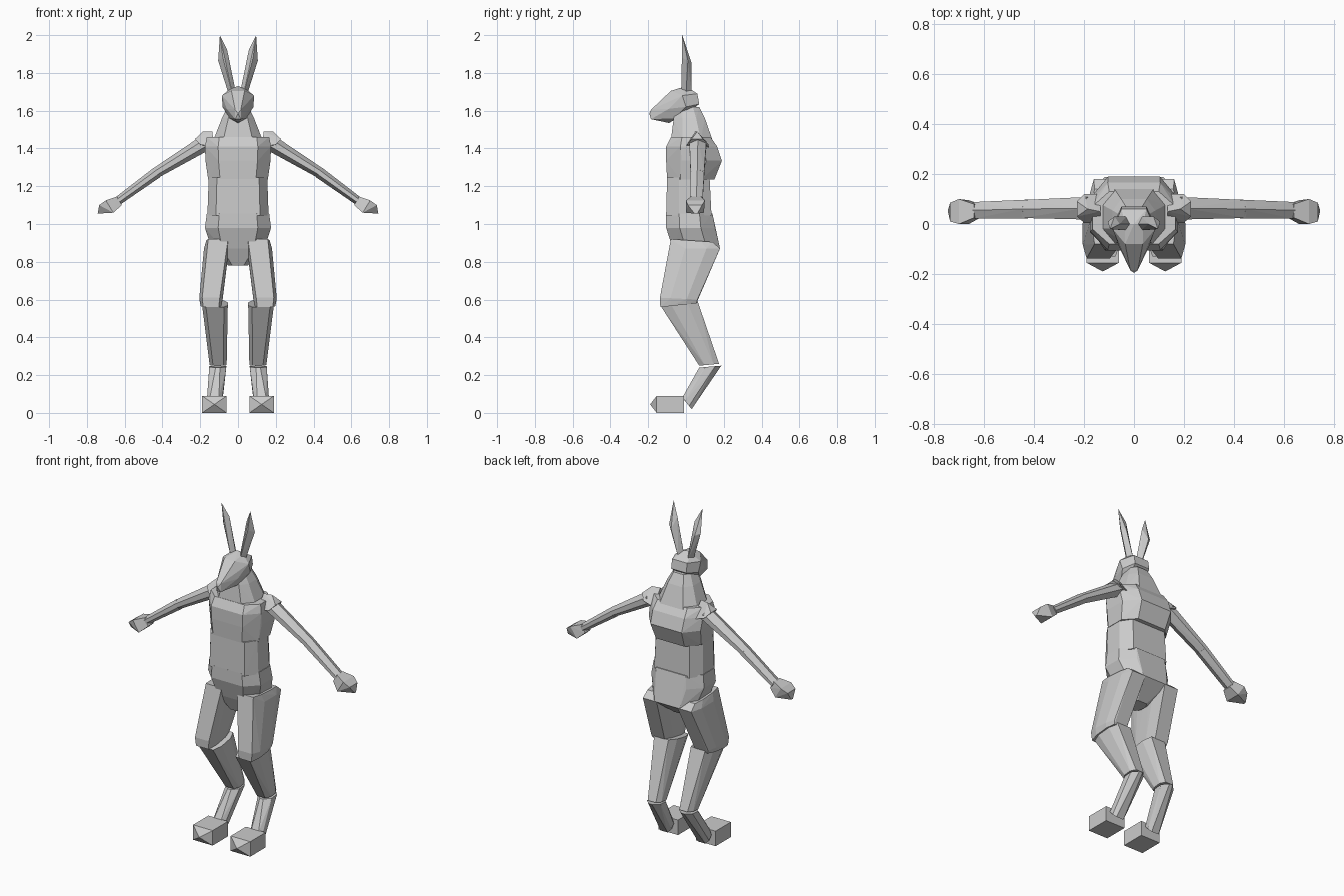
import bpy, bmesh
from mathutils import Vector


def hull(name, pts, mirror=False):
    """Faceted convex part; optionally mirrored to the other side."""
    bm = bmesh.new()
    for p in pts:
        bm.verts.new(p)
    res = bmesh.ops.convex_hull(bm, input=bm.verts[:])
    junk = {g for g in res["geom_interior"] + res["geom_unused"]
            if isinstance(g, bmesh.types.BMVert) and g.is_valid}
    bmesh.ops.delete(bm, geom=list(junk), context='VERTS')
    bmesh.ops.recalc_face_normals(bm, faces=bm.faces[:])
    me = bpy.data.meshes.new(name)
    bm.to_mesh(me)
    bm.free()
    ob = bpy.data.objects.new(name, me)
    bpy.context.collection.objects.link(ob)
    if mirror:
        ob.modifiers.new("Mirror", 'MIRROR').use_mirror_merge = False
    return ob


def sec(cx, w, y0, y1, z0, z1=None, k=0.6):
    """Octagonal cross-section, z0 at the front and z1 at the back."""
    z1 = z0 if z1 is None else z1
    pts = []
    for s in (-1, 1):
        for fx, t in ((k, 0), (1, 0.28), (1, 0.72), (k, 1)):
            pts.append((cx + s * w * fx, y0 + (y1 - y0) * t, z0 + (z1 - z0) * t))
    return pts


def limb(name, a, b, ra, rb):
    """Six-sided tapered limb from a to b lying in an xz plane."""
    a, b = Vector(a), Vector(b)
    d = (b - a).normalized()
    up = Vector((-d.z, 0, d.x))
    side = Vector((0, 1, 0))
    shape = ((-1, .4), (-1, -.4), (0, 1), (0, -1), (1, .4), (1, -.4))
    pts = [c + side * u * r[0] + up * v * r[1]
           for c, r in ((a, ra), (b, rb)) for u, v in shape]
    return hull(name, pts, True)


def both(pts):
    return [(s * x, y, z) for x, y, z in pts for s in (-1, 1)]


# Torso
hull("pelvis", sec(0, .165, -.105, .14, 1.055) + sec(0, .175, -.105, .15, .98)
     + sec(0, .14, -.07, .18, .87) + sec(0, .05, -.03, .07, .78))
hull("abdomen", sec(0, .155, -.10, .125, 1.245, k=.72)
     + sec(0, .162, -.105, .135, 1.045, k=.72))
hull("chest", sec(0, .165, -.08, .13, 1.46) + sec(0, .175, -.105, .165, 1.41)
     + sec(0, .172, -.105, .19, 1.335) + sec(0, .158, -.10, .15, 1.235))
hull("neck", sec(0, .13, -.08, .14, 1.445) + sec(0, .085, -.065, .10, 1.56)
     + sec(0, .055, -.05, .07, 1.62))

# Head and ears
hull("head", both([
    (.015, -.185, 1.605), (.0, -.195, 1.585), (.015, -.185, 1.555),
    (.035, -.08, 1.705), (.06, -.09, 1.61), (.085, -.02, 1.68),
    (.082, .0, 1.62), (.05, .06, 1.69), (.05, .07, 1.635),
    (.04, .02, 1.595), (.0, -.09, 1.535), (.045, -.06, 1.56),
    (.035, .0, 1.72), (0, .0, 1.73)]))
hull("ear", [
    (.01, 0, 1.69), (.05, 0, 1.69), (.03, -.025, 1.69), (.03, .03, 1.69),
    (.052, .0, 1.865), (.105, .01, 1.865), (.08, -.022, 1.88),
    (.078, .03, 1.85), (.057, .0, 1.92), (.096, -.02, 2.0)], True)

# Arms
hull("shoulder", [
    (.135, .05, 1.49), (.185, .06, 1.49), (.228, .03, 1.45), (.228, .09, 1.45),
    (.20, .005, 1.42), (.20, .12, 1.42), (.13, .0, 1.41), (.13, .12, 1.40)], True)
limb("upper_arm", (.18, .063, 1.425), (.44, .06, 1.267), (.045, .042), (.036, .028))
limb("forearm", (.43, .06, 1.272), (.635, .055, 1.123), (.037, .03), (.033, .023))
hull("hand", [(x, y, z) for x, z, y0, y1 in (
    (.64, 1.145, .025, .08), (.615, 1.10, .025, .08), (.66, 1.06, .0, .095),
    (.70, 1.125, .0, .10), (.735, 1.10, .01, .085), (.743, 1.055, .045, .06))
    for y in (y0, y1)], True)

# Legs
hull("thigh", sec(.105, .062, -.08, .14, .92, .905, k=.85)
     + sec(.115, .065, -.075, .18, .87, .87, k=.7)
     + sec(.143, .062, -.138, .06, .61, .60, k=.75)
     + sec(.143, .055, -.136, .055, .56, .58, k=.75), True)
hull("shin", sec(.122, .068, -.13, .06, .56, .595, k=.7)
     + sec(.105, .045, .07, .175, .25, .26, k=.6), True)
hull("hock", sec(.107, .045, .07, .187, .24, .25, k=.25)
     + sec(.125, .04, -.02, .03, .08, .02, k=.6), True)
hull("foot", [(x, y, z) for x in (.06, .19) for y in (-.155, -.01)
              for z in (0, .09)] + [(.125, -.19, .045)], True)
